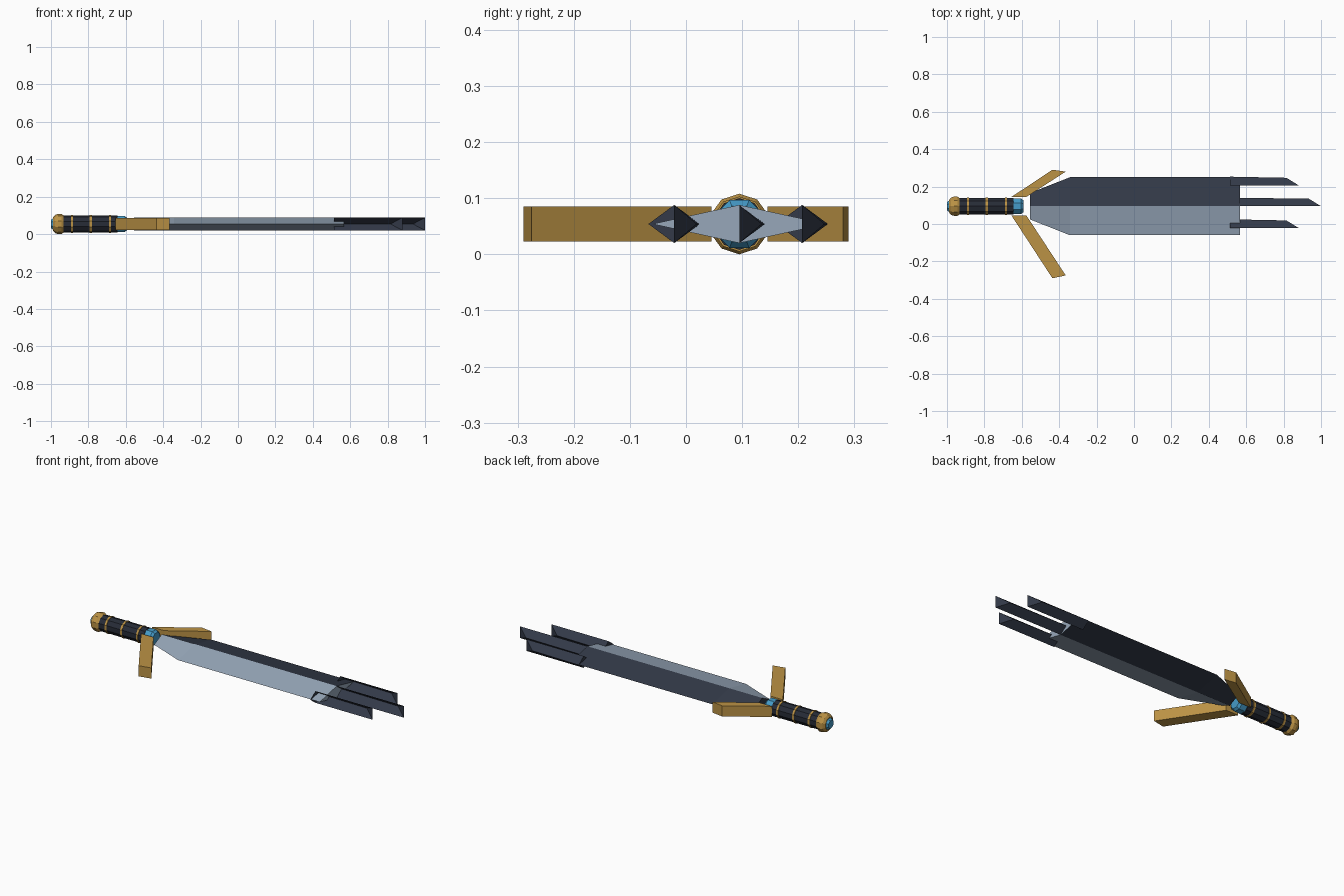
import bpy, bmesh, math

if "Cube" in bpy.data.objects:
    bpy.data.objects.remove(bpy.data.objects["Cube"])

AX_Y, AX_Z = 0.095, 0.054   # sword axis


def mat(name, rgb):
    m = bpy.data.materials.new(name)
    m.diffuse_color = (*rgb, 1)
    m.use_nodes = True
    m.node_tree.nodes["Principled BSDF"].inputs["Base Color"].default_value = m.diffuse_color
    return m


GOLD = mat("gold", (0.50, 0.29, 0.06))
BLUE = mat("gem blue", (0.06, 0.33, 0.58))
DARK = mat("dark steel", (0.033, 0.042, 0.065))
STEEL = mat("pale steel", (0.31, 0.39, 0.49))
WRAP = mat("grip black", (0.020, 0.025, 0.038))


def make(name, verts, faces, mats, rule=None, fix=True):
    me = bpy.data.meshes.new(name)
    bm = bmesh.new()
    vs = [bm.verts.new(v) for v in verts]
    for f in faces:
        bm.faces.new([vs[i] for i in f])
    if fix:
        bmesh.ops.recalc_face_normals(bm, faces=bm.faces)
    bm.normal_update()
    if rule:
        for f in bm.faces:
            f.material_index = rule(f)
    bm.to_mesh(me)
    bm.free()
    for m in mats:
        me.materials.append(m)
    ob = bpy.data.objects.new(name, me)
    bpy.context.collection.objects.link(ob)
    return ob


def loft(name, rings, mats, rule=None):
    """Skin equal-length rings and cap both ends."""
    n = len(rings[0])
    verts = [v for r in rings for v in r]
    faces = [(k * n + i, k * n + (i + 1) % n, (k + 1) * n + (i + 1) % n, (k + 1) * n + i)
             for k in range(len(rings) - 1) for i in range(n)]
    faces += [tuple(range(n)), tuple(range((len(rings) - 1) * n, len(rings) * n))]
    return make(name, verts, faces, mats, rule)


def lathe(name, profile, sides, material, turn=0.0):
    """Turn an (x, radius) profile round the sword axis."""
    rings = []
    for x, r in profile:
        rings.append([(x, AX_Y + r * math.sin(a), AX_Z + r * math.cos(a))
                      for a in (turn + 2 * math.pi * i / sides for i in range(sides))])
    return loft(name, rings, [material])


# Handle: wrapped grip, gold rings, pommel with gem, gem collar
lathe("grip", [(-0.94, 0.046), (-0.645, 0.046)], 10, WRAP)
for i, x in enumerate((-0.887, -0.787, -0.685)):
    lathe(f"grip_ring_{i + 1}", [(x - 0.006, 0.049), (x + 0.006, 0.049)], 10, GOLD)
lathe("pommel", [(-0.988, 0.036), (-0.978, 0.049), (-0.962, 0.054),
                 (-0.945, 0.054), (-0.932, 0.046)], 10, GOLD)
lathe("pommel_gem", [(-1.0, 0.024), (-0.985, 0.036), (-0.975, 0.036)], 8, BLUE, math.pi / 8)
lathe("collar_gem", [(-0.655, 0.038), (-0.642, 0.046), (-0.605, 0.046), (-0.592, 0.035)],
      8, BLUE, math.pi / 8)

# Guard: two slanted gold arms
ARMS = {"guard_arm_back": [(-0.655, 0.145), (-0.436, 0.29), (-0.365, 0.28), (-0.575, 0.145)],
        "guard_arm_front": [(-0.655, 0.045), (-0.436, -0.29), (-0.365, -0.275), (-0.575, 0.045)]}
for name, outline in ARMS.items():
    loft(name, [[(x, y, z) for x, y in outline] for z in (0.023, 0.085)], [GOLD])


# Blade: diamond section, dark back half, pale front half and end
def diamond(x, half, h=0.034):
    return [(x, AX_Y + half, AX_Z), (x, AX_Y, AX_Z + h),
            (x, AX_Y - half, AX_Z), (x, AX_Y, AX_Z - h)]


loft("blade", [diamond(-0.557, 0.07), diamond(-0.343, 0.155), diamond(0.568, 0.155)],
     [DARK, STEEL],
     lambda f: 1 if f.normal.x > 0.9 or f.calc_center_median().y < AX_Y - 0.001 else 0)

# Prongs: open half-diamond shells with slanted tips and a full diamond root plate
for name, y, tip in (("prong_back", 0.207, 0.88), ("prong_middle", 0.095, 1.0),
                     ("prong_front", -0.021, 0.88)):
    w, h, x0 = 0.046, 0.034, 0.513
    verts = [(x0, y, AX_Z + h), (x0, y + w, AX_Z), (x0, y, AX_Z - h), (x0, y - w, AX_Z),
             (tip, y, AX_Z + h), (tip - 0.065, y + w - 0.006, AX_Z), (tip, y, AX_Z - h)]
    make(name, verts, [(0, 4, 5, 1), (1, 5, 6, 2), (4, 6, 5), (0, 1, 2, 3)], [DARK])
